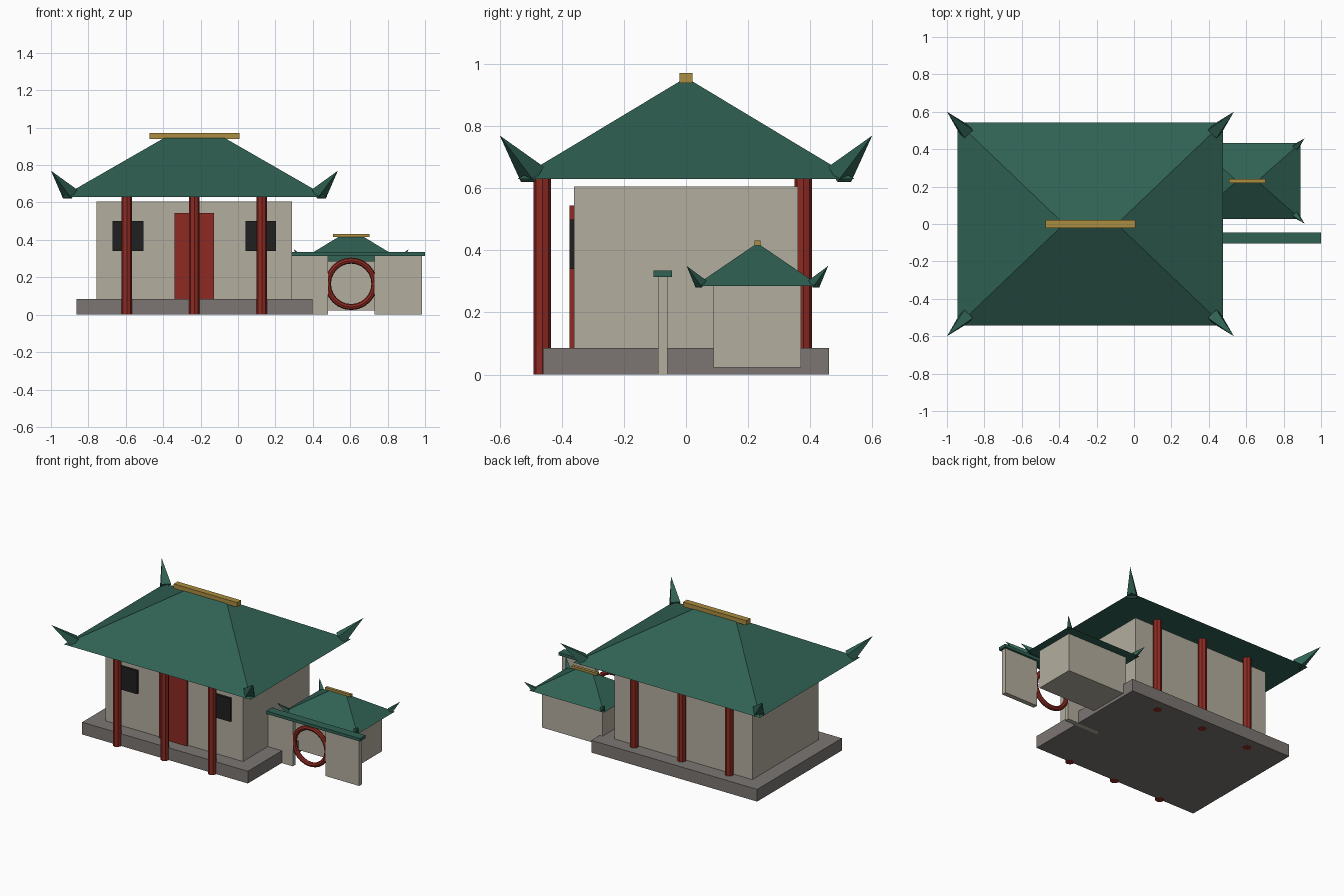
import bpy, bmesh
from math import radians
from mathutils import Matrix, Vector

cube = bpy.data.objects.get("Cube")
if cube:
    bpy.data.objects.remove(cube, do_unlink=True)


def material(name, r, g, b):
    m = bpy.data.materials.new(name)
    m.use_nodes = True
    m.diffuse_color = (r, g, b, 1)
    m.node_tree.nodes["Principled BSDF"].inputs["Base Color"].default_value = (r, g, b, 1)
    return m


GREEN = material("green tile", 0.03, 0.12, 0.087)
PLASTER = material("beige plaster", 0.45, 0.42, 0.345)
RED = material("red lacquer", 0.27, 0.024, 0.016)
STONE = material("grey stone", 0.2, 0.18, 0.17)
BLACK = material("black lattice", 0.014, 0.014, 0.014)
GOLD = material("gold ridge", 0.41, 0.265, 0.052)


def finish(name, bm, mat):
    bmesh.ops.recalc_face_normals(bm, faces=bm.faces)
    mesh = bpy.data.meshes.new(name)
    bm.to_mesh(mesh)
    bm.free()
    mesh.materials.append(mat)
    obj = bpy.data.objects.new(name, mesh)
    bpy.context.collection.objects.link(obj)
    return obj


def box(name, mat, x, y, z):
    """Box from its (low, high) range on each axis."""
    bm = bmesh.new()
    bmesh.ops.create_cube(bm, size=1)
    for v in bm.verts:
        v.co = [lo + (hi - lo) * (c + 0.5) for c, (lo, hi) in zip(v.co, (x, y, z))]
    return finish(name, bm, mat)


def around(centre, half):
    return (centre - half, centre + half)


def hip_roof(name, cx, cy, eave, ridge, z):
    """Closed hipped roof; eave and ridge are half sizes."""
    bm = bmesh.new()
    bmesh.ops.create_cube(bm, size=2)
    for v in bm.verts:
        half, height = (ridge, z[1]) if v.co.z > 0 else (eave, z[0])
        v.co = (cx + v.co.x * half[0], cy + v.co.y * half[1], height)
    return finish(name, bm, GREEN)


def eave_horns(name, cx, cy, root, tip, radius):
    """Four-sided spikes that sweep up and out from each roof corner."""
    for side, sx in (("left", 1), ("right", -1)):
        for end, sy in (("front", -1), ("back", 1)):
            a = Vector((cx + sx * root[0], cy + sy * root[1], root[2]))
            b = Vector((cx + sx * tip[0], cy + sy * tip[1], tip[2]))
            axis = b - a
            turn = axis.to_track_quat('Z', 'Y').to_matrix().to_4x4()
            bm = bmesh.new()
            bmesh.ops.create_cone(
                bm, cap_ends=True, segments=4, radius1=radius, radius2=0, depth=axis.length,
                matrix=Matrix.Translation((a + b) / 2) @ turn @ Matrix.Rotation(radians(45), 4, 'Z'))
            finish(f"{name}_{end}_{side}", bm, GREEN)


# Main hall
HALL = -0.233
box("hall_base", STONE, around(HALL, 0.63), around(0, 0.46), (0.001, 0.085))
box("hall_walls", PLASTER, around(HALL, 0.523), around(0, 0.36), (0.08, 0.605))
hip_roof("hall_roof", HALL, 0, (0.71, 0.543), (0.16, 0.018), (0.63, 0.946))
box("hall_ridge", GOLD, around(HALL, 0.241), around(0, 0.021), (0.94, 0.972))
eave_horns("hall_horn", HALL, 0, (0.665, 0.495, 0.645), (0.767, 0.6, 0.77), 0.045)

# Door and windows
box("door", RED, around(HALL, 0.106), (-0.375, -0.355), (0.085, 0.545))
for side, sx in (("left", 1), ("right", -1)):
    box(f"window_{side}", BLACK, around(HALL + sx * 0.355, 0.082), (-0.375, -0.355), (0.34, 0.5))

# Columns on the front and back
for row, y in (("front", -0.463), ("back", 0.378)):
    for i in (-1, 0, 1):
        bm = bmesh.new()
        bmesh.ops.create_cone(bm, cap_ends=True, segments=8, radius1=0.028, radius2=0.028, depth=0.63,
                              matrix=Matrix.Translation((HALL + i * 0.361, y, 0.315)))
        finish(f"column_{row}_{i + 2}", bm, RED)

# Small pavilion
PX, PY = 0.605, 0.23
box("pavilion_walls", PLASTER, around(PX, 0.23), around(PY, 0.141), (0.022, 0.286))
hip_roof("pavilion_roof", PX, PY, (0.284, 0.203), (0.064, 0.008), (0.285, 0.418))
box("pavilion_ridge", GOLD, around(PX, 0.097), around(PY, 0.01), (0.415, 0.432))
eave_horns("pavilion_horn", PX, PY, (0.26, 0.182, 0.292), (0.307, 0.228, 0.35), 0.021)

# Garden wall with a round gate
GATE_Y = -0.075
box("garden_wall_inner", PLASTER, (0.225, 0.48), around(GATE_Y, 0.016), (0, 0.317))
box("garden_wall_outer", PLASTER, (0.73, 0.985), around(GATE_Y, 0.016), (0, 0.317))
box("garden_wall_cap", GREEN, (0.21, 1.0), around(GATE_Y, 0.03), (0.315, 0.335))
bpy.ops.mesh.primitive_torus_add(major_segments=24, minor_segments=8, major_radius=0.124,
                                 minor_radius=0.016, location=(PX, GATE_Y, 0.165),
                                 rotation=(radians(90), 0, 0))
gate = bpy.context.object
gate.name = "gate_ring"
gate.data.materials.append(RED)
